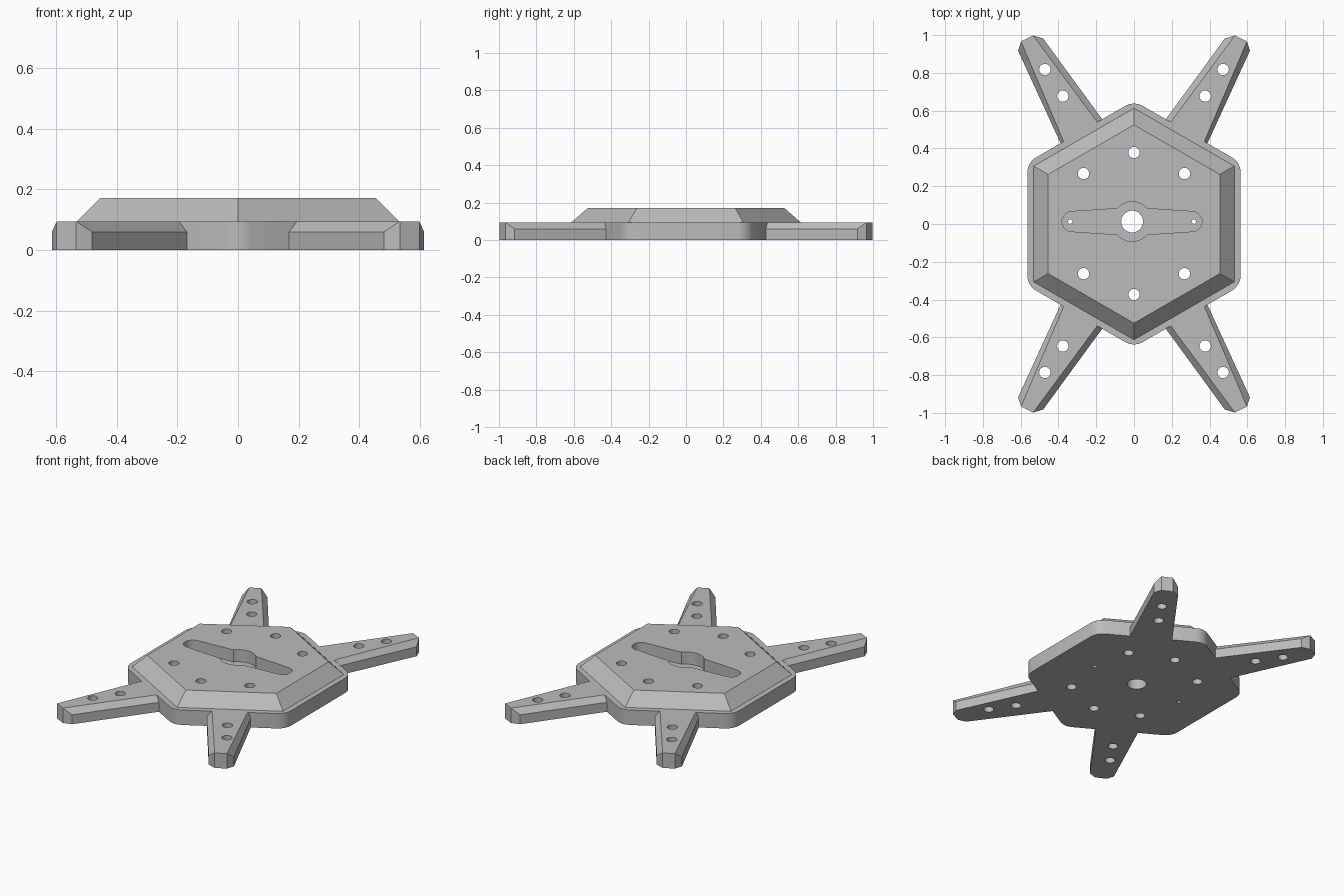
import bpy
import bmesh
from math import cos, sin, radians

cube = bpy.data.objects.get("Cube")
if cube:
    bpy.data.objects.remove(cube, do_unlink=True)

grey = bpy.data.materials.new("light grey")
grey.use_nodes = True
colour = (0.5, 0.5, 0.5, 1)
grey.diffuse_color = colour
grey.node_tree.nodes["Principled BSDF"].inputs["Base Color"].default_value = colour

PLATE_TOP, COVER_TOP = 0.095, 0.172


def loft(name, *rings):
    """Solid from stacked (outline, height) rings with equal point counts."""
    bm = bmesh.new()
    loops = [[bm.verts.new((x, y, z)) for x, y in pts] for pts, z in rings]
    for low, high in zip(loops, loops[1:]):
        for i in range(len(low)):
            j = (i + 1) % len(low)
            bm.faces.new((low[i], low[j], high[j], high[i]))
    bm.faces.new(loops[0])
    bm.faces.new(loops[-1])
    bmesh.ops.remove_doubles(bm, verts=bm.verts, dist=1e-5)
    bmesh.ops.recalc_face_normals(bm, faces=bm.faces)
    mesh = bpy.data.meshes.new(name)
    bm.to_mesh(mesh)
    bm.free()
    mesh.materials.append(grey)
    obj = bpy.data.objects.new(name, mesh)
    bpy.context.collection.objects.link(obj)
    return obj


def arc(x, y, r, start, end, steps):
    angles = [radians(start + (end - start) * i / steps) for i in range(steps + 1)]
    return [(x + r * cos(a), y + r * sin(a)) for a in angles]


def hexagon(r):
    return arc(0, 0, r, 30, 330, 5)


def combine(target, tool, operation):
    mod = target.modifiers.new("combine", "BOOLEAN")
    mod.operation = operation
    mod.solver = "EXACT"
    mod.object = tool
    bpy.context.view_layer.objects.active = target
    bpy.ops.object.modifier_apply(modifier=mod.name)
    bpy.data.objects.remove(tool, do_unlink=True)


# Hexagonal base plate with rounded corners
CORNER = 0.09
outline = []
for k in range(6):
    a = 30 + 60 * k
    reach = 0.652 - CORNER / cos(radians(30))
    outline += arc(reach * cos(radians(a)), reach * sin(radians(a)), CORNER, a - 30, a + 30, 4)
body = loft("mounting_plate", (outline, 0), (outline, PLATE_TOP))

# Four tapered arms with bevelled long edges
arm_low = [(.481, .982), (.534, .998), (.598, .966), (.614, .918), (.345, .332), (.102, .464)]
arm_top = [(.534, .998), (.534, .998), (.598, .966), (.598, .966), (.330, .337), (.127, .448)]
for sx in (-1, 1):
    for sy in (-1, 1):
        low, top = ([(x * sx, y * sy) for x, y in pts] for pts in (arm_low, arm_top))
        combine(body, loft("arm", (low, 0), (low, 0.06), (top, PLATE_TOP)), "UNION")

# Raised cover with sloping sides
cover = loft("cover", (hexagon(0.613), 0.05), (hexagon(0.613), PLATE_TOP),
             (hexagon(0.525), COVER_TOP))
combine(body, cover, "UNION")

# Recessed slot: round middle with two tapering arms
SLOT_Y, MID_X = 0.013, -0.01
slot = (arc(0.307, SLOT_Y, 0.053, -90, 90, 16) + arc(MID_X, SLOT_Y, 0.105, 41, 139, 14)
        + arc(-0.328, SLOT_Y, 0.053, 90, 270, 16) + arc(MID_X, SLOT_Y, 0.105, 221, 319, 14))
combine(body, loft("slot_cutter", (slot, PLATE_TOP), (slot, 0.3)), "DIFFERENCE")

# Through holes: centre, slot ends, cover ring and arms
holes = [(MID_X, SLOT_Y, 0.058), (0.317, SLOT_Y, 0.012), (-0.338, SLOT_Y, 0.012),
         (0, 0.378, 0.03), (0, -0.373, 0.03)]
for sx in (-1, 1):
    for x, y in ((.267, .267), (.267, -.263), (.472, .818), (.472, -.786),
                 (.377, .677), (.377, -.646)):
        holes.append((sx * x, y, 0.03))
for x, y, r in holes:
    circle = arc(x, y, r, 0, 345, 23)
    combine(body, loft("hole_cutter", (circle, -0.1), (circle, 0.3)), "DIFFERENCE")

# Smooth the curved walls, keep the edges sharp
bpy.ops.object.select_all(action="DESELECT")
body.select_set(True)
bpy.context.view_layer.objects.active = body
bpy.ops.object.shade_smooth_by_angle(angle=radians(22))
